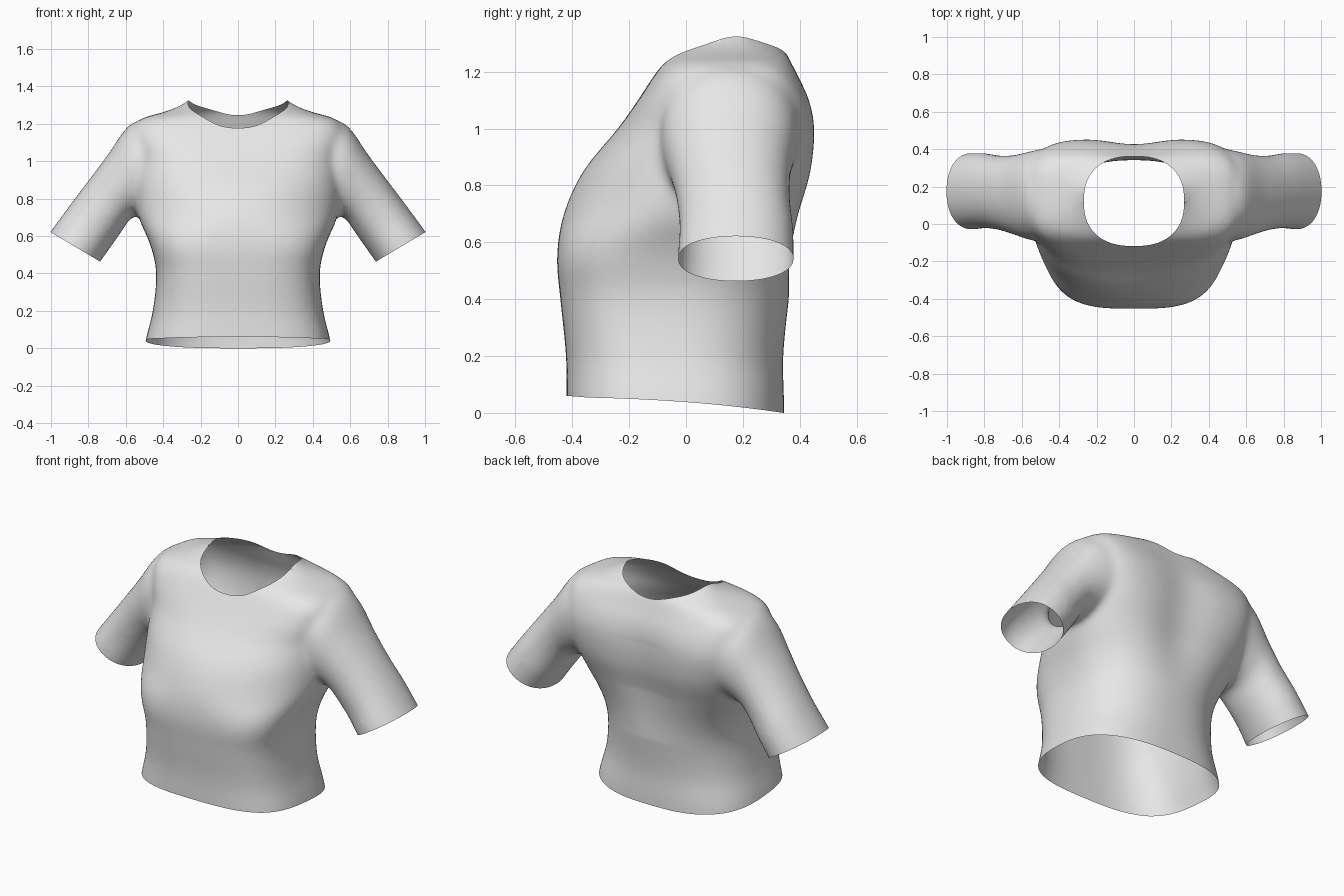
import bpy, bmesh, math
from mathutils import Vector
from mathutils.bvhtree import BVHTree

if "Cube" in bpy.data.objects:
    bpy.data.objects.remove(bpy.data.objects["Cube"])


def spline(rows, steps=6):
    """Catmull-Rom interpolation of section parameters."""
    out = []
    for i in range(len(rows) - 1):
        p0, p1 = rows[max(i - 1, 0)], rows[i]
        p2, p3 = rows[i + 1], rows[min(i + 2, len(rows) - 1)]
        for s in range(steps):
            t = s / steps
            out.append([0.5 * (2 * b + (c - a) * t + (2 * a - 5 * b + 4 * c - d) * t * t
                               + (3 * b - a - 3 * c + d) * t ** 3)
                        for a, b, c, d in zip(p0, p1, p2, p3)])
    return out + [list(rows[-1])]


def loft(bm, rows, side=1, n=72):
    """Closed tube; each row = outer x, z, inner x, z, front y, back y,
    front squareness, back squareness."""
    prev = None
    for xo, zo, xi, zi, yf, yb, pf, pb in spline(rows):
        ring = []
        for k in range(n):
            a = 2 * math.pi * k / n
            c, s = math.cos(a), math.sin(a)
            p = pb if s > 0 else pf
            c = math.copysign(abs(c) ** (2 / p), c)
            s = math.copysign(abs(s) ** (2 / p), s)
            ring.append(bm.verts.new((side * ((xo + xi) / 2 + (xo - xi) / 2 * c),
                                      (yf + yb) / 2 + (yb - yf) / 2 * s,
                                      (zo + zi) / 2 + (zo - zi) / 2 * c)))
        if prev:
            for k in range(n):
                j = (k + 1) % n
                bm.faces.new((prev[k], prev[j], ring[j], ring[k]))
        else:
            bm.faces.new(ring[::-1])
        prev = ring
    bm.faces.new(prev)


# Torso: height, half width, front y, back y, front and back squareness
torso = [(-.12, .52, -.415, .345, 3, 2.7), (.04, .492, -.42, .345, 3, 2.6),
         (.2, .455, -.422, .342, 3, 2.4), (.4, .437, -.442, .362, 3.2, 2.4),
         (.55, .468, -.454, .38, 3.2, 2.6), (.7, .53, -.43, .41, 2.2, 3.0),
         (.85, .55, -.362, .447, 2.15, 3.8), (1.0, .55, -.24, .457, 2.7, 4.6),
         (1.1, .555, -.169, .437, 3.6, 4.6), (1.18, .56, -.117, .40, 3.8, 4.2),
         (1.23, .51, -.08, .376, 3.4, 3.4), (1.262, .40, -.04, .36, 3, 2.8),
         (1.29, .325, .0, .335, 2.5, 2.3), (1.325, .268, .05, .285, 2.2, 2.1),
         (1.365, .22, .09, .26, 2.2, 2.1)]
sleeve = [(.38, 1.225, .34, .85, -.06, .39), (.48, 1.225, .42, .77, -.085, .405),
          (.585, 1.19, .51, .72, -.087, .39),
          (.70, 1.03, .572, .695, -.058, .37), (.805, .89, .625, .62, -.033, .366),
          (.905, .757, .68, .542, -.024, .378), (1.005, .62, .736, .463, -.03, .38),
          (1.08, .51, .81, .355, -.03, .38)]

solid = bmesh.new()
loft(solid, [(w, z, -w, z, f, b, pf, pb) for z, w, f, b, pf, pb in torso])
for side in (1, -1):
    loft(solid, [r + (2.15, 2.15) for r in sleeve], side)
bmesh.ops.recalc_face_normals(solid, faces=solid.faces[:])
mesh = bpy.data.meshes.new("shirt")
solid.to_mesh(mesh)
solid.free()
shirt = bpy.data.objects.new("shirt", mesh)
bpy.context.collection.objects.link(shirt)

# Fuse torso and sleeves into one soft skin
rm = shirt.modifiers.new("fuse", 'REMESH')
rm.mode = 'VOXEL'
rm.voxel_size = .013
sm = shirt.modifiers.new("soften", 'SMOOTH')
sm.factor = .5
sm.iterations = 36
dg = bpy.context.evaluated_depsgraph_get()
fused = bpy.data.meshes.new_from_object(shirt.evaluated_get(dg))
shirt.modifiers.clear()

bm = bmesh.new()
bm.from_mesh(fused)

# Spine hollow on the back
for v in bm.verts:
    if v.co.y > .2 and v.co.z > .4:
        v.co.y -= .03 * math.exp(-(v.co.x / .17) ** 2) * min(1, (v.co.z - .4) / .3) \
            * max(0, min(1, (1.3 - v.co.z) / .3))


def cut(point, normal, keep):
    faces = [f for f in bm.faces if keep(f.calc_center_median())]
    geom = list({v for f in faces for v in f.verts}) + \
        list({e for f in faces for e in f.edges}) + faces
    bmesh.ops.bisect_plane(bm, geom=geom, plane_co=point, plane_no=normal, clear_outer=True)


# Hem and cuffs
cut((0, -.42, .06), (0, -.06, -.765), lambda c: c.z < .3 and abs(c.x) < .62)
for v in bm.verts:
    if v.co.z < .3:
        v.co.z += .012 * max(0, 1 - (v.co.y / .34) ** 2) * (1 - v.co.z / .3)
for side in (1, -1):
    cut((side * .87, 0, .5425), (side * .155, 0, -.26),
        lambda c: c.x * side > .62)


# Neck opening, its rim snapped to a rounded outline
def outline(co):
    return (abs(co.x / .268) ** 2.4 + abs((co.y - .122) / .24) ** 2.4) ** (1 / 2.4)


tree = BVHTree.FromBMesh(bm)
bmesh.ops.delete(bm, geom=[v for v in bm.verts if v.co.z > 1.05 and outline(v.co) < 1],
                 context='VERTS')
for v in bm.verts:
    if v.is_boundary and v.co.z > 1.05:
        f = outline(v.co)
        x, y = v.co.x / f, .122 + (v.co.y - .122) / f
        hit = tree.ray_cast(Vector((x, y, 2)), Vector((0, 0, -1)))[0]
        v.co = hit if hit else Vector((x, y, v.co.z))

for f in bm.faces:
    f.smooth = True
bm.to_mesh(mesh)
bm.free()

# Plain light grey cloth
cloth = bpy.data.materials.new("light grey cloth")
cloth.diffuse_color = (.8, .8, .8, 1)
cloth.use_nodes = True
cloth.node_tree.nodes["Principled BSDF"].inputs["Base Color"].default_value = cloth.diffuse_color
mesh.materials.clear()
mesh.materials.append(cloth)
